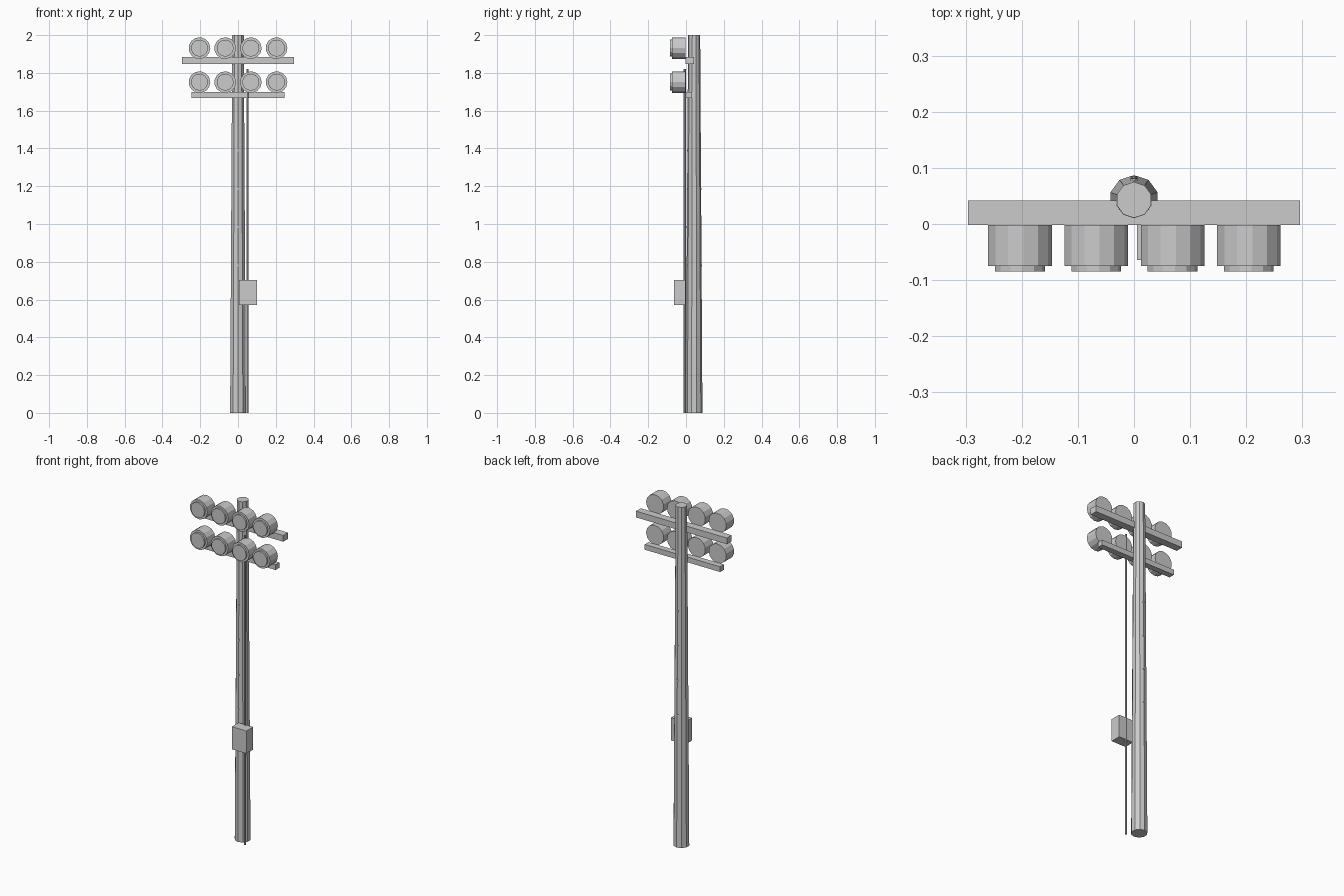
import bpy, math
from mathutils import Matrix

cube = bpy.data.objects.get("Cube")
if cube:
    bpy.data.objects.remove(cube, do_unlink=True)

grey = bpy.data.materials.new("plain_grey")
grey.use_nodes = True
colour = (0.6, 0.6, 0.6, 1)
grey.diffuse_color = colour
grey.node_tree.nodes["Principled BSDF"].inputs["Base Color"].default_value = colour

POLE_Y = 0.043


def finish(name):
    ob = bpy.context.object
    ob.name = name
    ob.data.name = name
    ob.data.materials.append(grey)
    return ob


def box(name, low, high):
    centre = [(a + b) / 2 for a, b in zip(low, high)]
    bpy.ops.mesh.primitive_cube_add(size=1, location=centre)
    ob = finish(name)
    ob.data.transform(Matrix.Diagonal([b - a for a, b in zip(low, high)] + [1]))
    return ob


def upright(name, x, y, height, r_bottom, r_top, sides):
    bpy.ops.mesh.primitive_cone_add(vertices=sides, radius1=r_bottom, radius2=r_top,
                                    depth=height, location=(x, y, height / 2))
    return finish(name)


def drum(name, x, z, y_front, y_back, radius, sides):
    # cylinder lying along y, with a corner pointing to +x
    bpy.ops.mesh.primitive_cylinder_add(vertices=sides, radius=radius, depth=y_back - y_front,
                                        location=(x, (y_front + y_back) / 2, z))
    ob = finish(name)
    ob.data.transform(Matrix.Rotation(math.pi / 2, 4, 'X') @ Matrix.Rotation(-math.pi / 2, 4, 'Z'))
    return ob


# tapered pole and the conduit beside it
upright("pole", 0, POLE_Y, 2, 0.044, 0.032, 10)
upright("conduit", 0.05, -0.006, 1.82, 0.006, 0.006, 8)

# control box
box("control_box", (0.005, -0.064, 0.571), (0.1, -0.002, 0.704))

# crossarms
box("upper_crossarm", (-0.296, -0.002, 1.847), (0.296, 0.042, 1.884))
box("lower_crossarm", (-0.246, -0.002, 1.667), (0.246, 0.033, 1.698))

# two rows of floodlights
for row, z in (("upper", 1.931), ("lower", 1.751)):
    for i in range(4):
        x = (i - 1.5) * 0.136
        drum(f"{row}_lamp_housing_{i + 1}", x, z, -0.075, -0.002, 0.0575, 13)
        drum(f"{row}_lamp_lens_{i + 1}", x, z, -0.085, -0.07, 0.045, 13)

# bolts through the pole
for i in range(4):
    z = 0.78 + i * 0.203
    reach = 0.044 - 0.006 * z + 0.002
    drum(f"pole_bolt_{i + 1}", 0, z, POLE_Y - reach, POLE_Y + reach, 0.006, 6)
